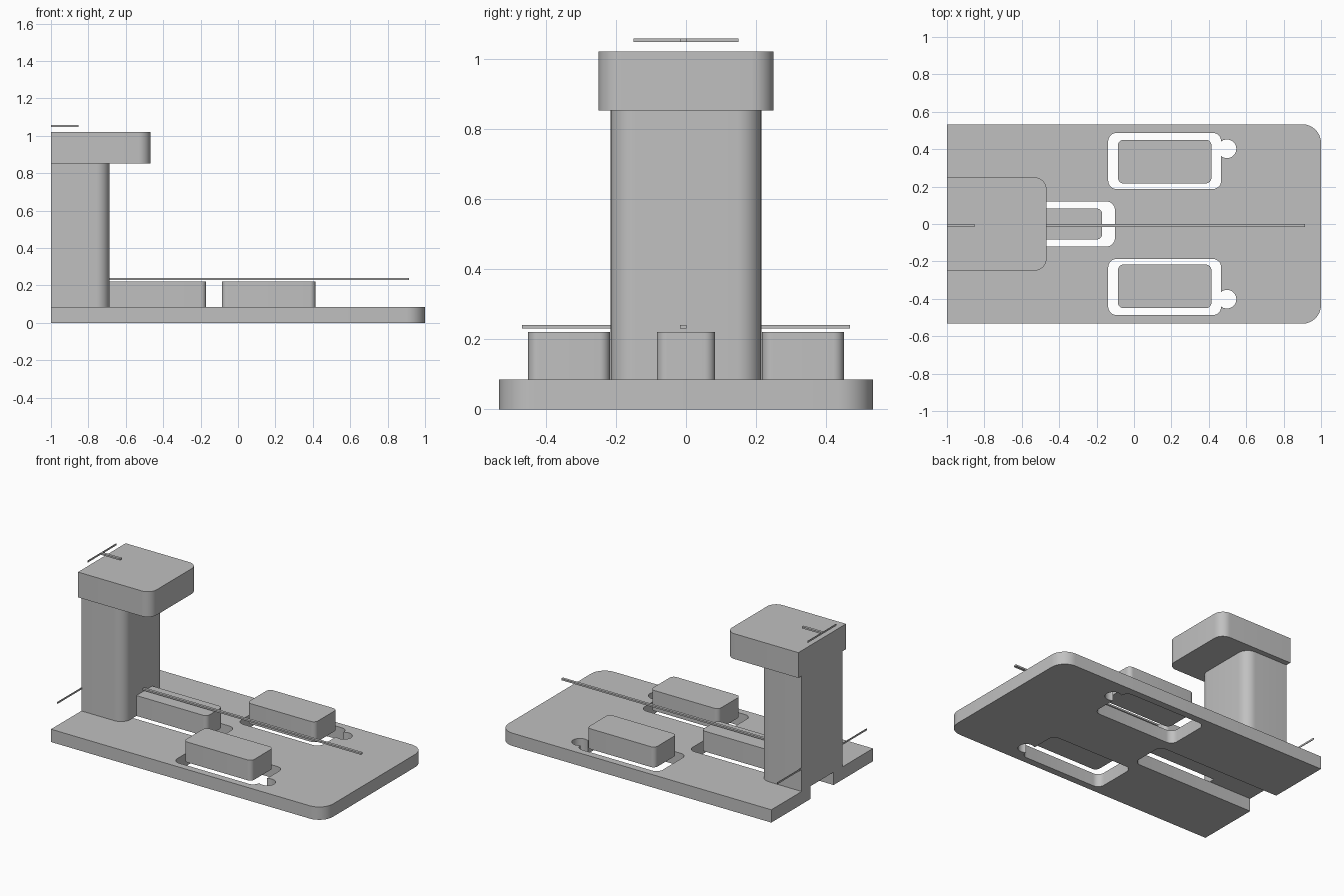
import bpy
import bmesh
from math import pi, cos, sin

cube = bpy.data.objects.get("Cube")
if cube:
    bpy.data.objects.remove(cube, do_unlink=True)

grey = bpy.data.materials.new("plain grey")
grey.use_nodes = True
COLOUR = (0.53, 0.53, 0.53, 1)
grey.diffuse_color = COLOUR
grey.node_tree.nodes["Principled BSDF"].inputs["Base Color"].default_value = COLOUR

DECK = 0.085       # top of the base plate
BLOCK_TOP = 0.22
HEAD_LOW = 0.852
BACK = -1.0        # flat rear plane
STEPS = 8          # segments per rounded corner


def prism(name, points, z0, z1):
    """Extrude a flat outline from z0 to z1."""
    bm = bmesh.new()
    face = bm.faces.new([bm.verts.new((x, y, z0)) for x, y in points])
    top = bmesh.ops.extrude_face_region(bm, geom=[face])["geom"]
    for v in top:
        if isinstance(v, bmesh.types.BMVert):
            v.co.z = z1
    bmesh.ops.recalc_face_normals(bm, faces=bm.faces)
    mesh = bpy.data.meshes.new(name)
    bm.to_mesh(mesh)
    bm.free()
    mesh.materials.append(grey)
    obj = bpy.data.objects.new(name, mesh)
    bpy.context.collection.objects.link(obj)
    return obj


def rounded(x0, x1, y0, y1, r, back_round=True):
    """Rectangle outline with rounded front corners, rear ones optional."""
    rear = r if back_round else 0
    corners = [(x1, y1, -1, -1, r), (x0, y1, 1, -1, rear),
               (x0, y0, 1, 1, rear), (x1, y0, -1, 1, r)]
    points = []
    for i, (x, y, dx, dy, rad) in enumerate(corners):
        if not rad:
            points.append((x, y))
            continue
        for k in range(STEPS + 1):
            a = (i + k / STEPS) * pi / 2
            points.append((x + dx * rad + rad * cos(a), y + dy * rad + rad * sin(a)))
    return points


def circle(cx, cy, r, n=32):
    return [(cx + r * cos(2 * pi * k / n), cy + r * sin(2 * pi * k / n)) for k in range(n)]


def select_only(obj):
    bpy.ops.object.select_all(action="DESELECT")
    obj.select_set(True)
    bpy.context.view_layer.objects.active = obj


def smooth(obj):
    select_only(obj)
    bpy.ops.object.shade_smooth_by_angle()


def cut(target, outline):
    cutter = prism("cutter", outline, -0.1, DECK + 0.1)
    cutter.hide_render = True
    mod = target.modifiers.new("cut", "BOOLEAN")
    mod.operation = "DIFFERENCE"
    mod.solver = "EXACT"
    mod.object = cutter
    select_only(target)
    bpy.ops.object.modifier_apply(modifier=mod.name)
    bpy.data.objects.remove(cutter, do_unlink=True)


def bar(name, x0, x1, y0, y1, z):
    prism(name, [(x0, y0), (x1, y0), (x1, y1), (x0, y1)], z, z + 0.011)


# Base plate with a rear channel and two keyhole slots
base = prism("base_plate", rounded(BACK, 1, -0.533, 0.533, 0.1, False), 0, DECK)
cut(base, rounded(BACK - 0.1, -0.102, -0.12, 0.12, 0.045, False))
for side in (1, -1):
    low, high = sorted((side * 0.187, side * 0.487))
    cut(base, rounded(-0.138, 0.466, low, high, 0.045))
    cut(base, circle(0.497, side * 0.402, 0.05))
smooth(base)

# Side blocks above the slots
for side, name in ((1, "left_block"), (-1, "right_block")):
    low, high = sorted((side * 0.217, side * 0.45))
    smooth(prism(name, rounded(-0.086, 0.414, low, high, 0.03), DECK, BLOCK_TOP))

# Central block, column and head
smooth(prism("centre_block", rounded(-0.75, -0.17, -0.083, 0.083, 0.03, False), DECK, BLOCK_TOP))
smooth(prism("column", rounded(BACK, -0.688, -0.215, 0.215, 0.07, False), DECK, HEAD_LOW))
smooth(prism("head", rounded(BACK, -0.468, -0.25, 0.25, 0.065, False), HEAD_LOW, 1.02))

# Thin marker bars: one crossed pair above the deck, one above the head
for name, reach, half, z in (("deck", 0.915, 0.468, 0.23), ("head", -0.853, 0.15, 1.047)):
    bar(name + "_long_bar", BACK, reach, -0.017, 0.001, z)
    bar(name + "_cross_bar", BACK, BACK + 0.004, -half, half, z)
